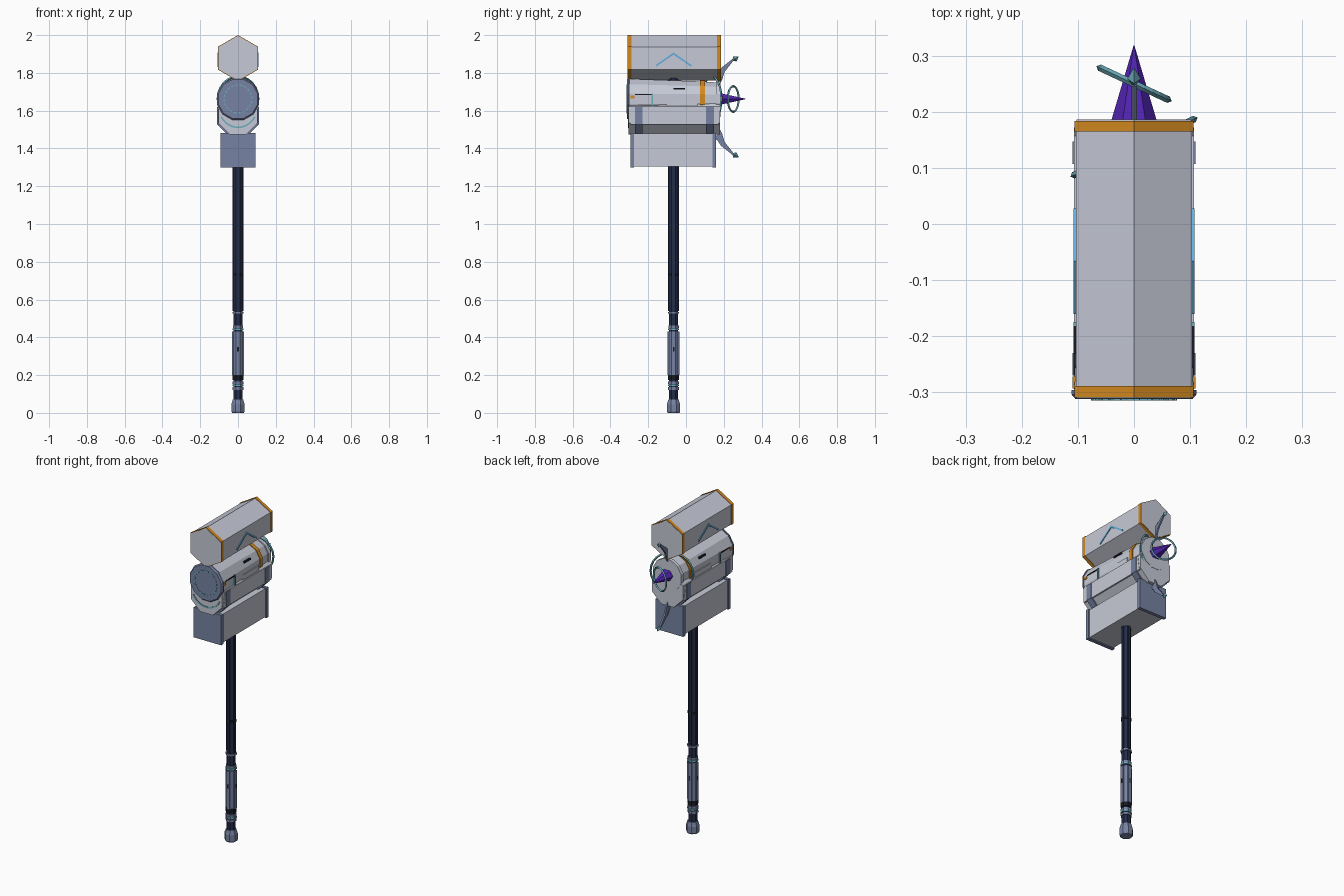
import bpy, bmesh, math
from math import sin, cos, pi, radians
from mathutils import Vector, Matrix

if "Cube" in bpy.data.objects:
    bpy.data.objects.remove(bpy.data.objects["Cube"])


def srgb(r, g, b):
    return tuple(((c / 255 + 0.055) / 1.055) ** 2.4 for c in (r, g, b)) + (1,)


def material(name, *rgb):
    m = bpy.data.materials.new(name)
    m.diffuse_color = srgb(*rgb)
    m.use_nodes = True
    m.node_tree.nodes["Principled BSDF"].inputs["Base Color"].default_value = m.diffuse_color
    return m


GREY = material("light grey", 198, 202, 214)
SLATE = material("slate blue", 118, 130, 162)
GOLD = material("gold", 212, 138, 32)
PURPLE = material("purple", 82, 36, 180)
TEAL = material("teal", 108, 172, 186)
SKY = material("sky blue", 100, 176, 222)
NAVY = material("navy", 36, 45, 72)
BLACK = material("near black", 24, 26, 34)

HY = -0.066      # handle axis in y
CZ = 1.662       # barrel axis in z


def loft(name, rings, mat):
    """Skin closed rings of points and cap both ends."""
    bm = bmesh.new()
    vs = [[bm.verts.new(p) for p in r] for r in rings]
    n = len(vs[0])
    for a, b in zip(vs, vs[1:]):
        for i in range(n):
            j = (i + 1) % n
            bm.faces.new((a[i], a[j], b[j], b[i]))
    bm.faces.new(vs[0])
    bm.faces.new(vs[-1])
    bmesh.ops.recalc_face_normals(bm, faces=bm.faces)
    me = bpy.data.meshes.new(name)
    bm.to_mesh(me)
    bm.free()
    me.materials.append(mat)
    ob = bpy.data.objects.new(name, me)
    bpy.context.collection.objects.link(ob)
    return ob


def ngon(n, r, phase=0.0):
    return [(r * cos(2 * pi * (i + phase) / n), r * sin(2 * pi * (i + phase) / n)) for i in range(n)]


def along_y(name, n, phase, cz, stations, mat):
    """Polygonal bar running front to back; stations are (y, radius)."""
    return loft(name, [[(u, y, cz + v) for u, v in ngon(n, r, phase)] for y, r in stations], mat)


def along_z(name, n, phase, stations, mat):
    """Polygonal bar around the handle axis; stations are (z, radius)."""
    return loft(name, [[(u, HY + v, z) for u, v in ngon(n, r, phase)] for z, r in stations], mat)


def box(name, x0, x1, y0, y1, z0, z1, mat):
    base = [(x0, y0), (x1, y0), (x1, y1), (x0, y1)]
    return loft(name, [[(x, y, z) for x, y in base] for z in (z0, z1)], mat)


def side_plate(name, outline, x0, x1, mat):
    """Outline in y, z extruded in x."""
    return loft(name, [[(x, y, z) for y, z in outline] for x in (x0, x1)], mat)


def ring(name, R, r, loc, tilt, mat):
    bpy.ops.mesh.primitive_torus_add(major_radius=R, minor_radius=r, major_segments=24,
                                     minor_segments=4, location=loc, rotation=(pi / 2, 0, tilt))
    ob = bpy.context.object
    ob.name = name
    ob.data.materials.append(mat)


def arc_plate(name, cz, r0, r1, a0, a1, y0, y1, mat, steps=1):
    """Thin curved strip on a front or back face."""
    ang = [radians(a0 + (a1 - a0) * i / steps) for i in range(steps + 1)]
    pts = [(r1 * cos(a), cz + r1 * sin(a)) for a in ang] + [(r0 * cos(a), cz + r0 * sin(a)) for a in ang[::-1]]
    loft(name, [[(x, y, z) for x, z in pts] for y in (y0, y1)], mat)


# Upper hexagonal block with gold end collars and grey end faces
along_y("top_block", 6, 0.5, 1.878, [(-0.30, 0.119), (0.175, 0.119)], GREY)
for tag, a, b, e in (("front", -0.309, -0.289, -0.311), ("back", 0.165, 0.184, 0.186)):
    along_y("top_collar_" + tag, 6, 0.5, 1.878, [(a, 0.122), (b, 0.122)], GOLD)
    along_y("top_end_" + tag, 6, 0.5, 1.878, [(e, 0.118), ((a + b) / 2, 0.118)], GREY)

# Tapered upper barrel, slate front disc, gold band
along_y("barrel", 12, 0.5, CZ, [(-0.30, 0.110), (0.08, 0.096), (0.17, 0.090)], GREY)
along_y("barrel_front_disc", 12, 0.5, CZ, [(-0.312, 0.108), (-0.304, 0.115), (-0.296, 0.115)], SLATE)
along_y("barrel_band", 12, 0.5, CZ, [(0.075, 0.101), (0.10, 0.100)], GOLD)
along_y("barrel_back_disc", 12, 0.5, CZ, [(0.16, 0.098), (0.182, 0.098)], GREY)
for i in range(20):
    arc_plate("disc_dash", CZ, 0.071, 0.077, i * 18, i * 18 + 11, -0.3145, -0.311, TEAL)

# Lower octagonal barrel with cheek pads and slate straps
along_y("lower_barrel", 8, 0.5, 1.578, [(-0.304, 0.113), (0.18, 0.113)], GREY)
arc_plate("front_arc", 1.61, 0.094, 0.102, 205, 335, -0.308, -0.303, TEAL, 14)
for s in (-1, 1):
    side_plate("cheek_pad", [(-0.295, 1.528), (0.172, 1.528), (0.157, 1.622), (-0.275, 1.622)],
               s * 0.08, s * 0.1065, GREY)
    for y0, y1 in ((-0.27, -0.23), (0.107, 0.147)):
        box("strap", *sorted((s * 0.08, s * 0.110)), y0, y1, 1.527, 1.619, SLATE)
        loft("strap_lower", [[(s * 0.110, y, 1.528), (s * 0.049, y, 1.467),
                              (s * 0.049, y, 1.50), (s * 0.09, y, 1.54)] for y in (y0, y1)], SLATE)
    # barrel side details
    box("side_strip", *sorted((s * 0.09, s * 0.1075)), -0.183, -0.175, 1.622, 1.69, TEAL)
    box("side_line", *sorted((s * 0.09, s * 0.1075)), -0.27, -0.175, 1.682, 1.687, BLACK)
    box("gold_tab", *sorted((s * 0.09, s * 0.110)), -0.293, -0.272, 1.665, 1.68, GOLD)
    box("barrel_slot", *sorted((s * 0.07, s * 0.090)), -0.065, -0.005, 1.711, 1.72, BLACK)
    box("barrel_panel", *sorted((s * 0.08, s * 0.101)), -0.10, 0.06, 1.625, 1.655, GREY)
    # chevron on the upper block
    x0, x1 = s * 0.100, s * 0.1075
    side_plate("chevron", [(-0.16, 1.832), (-0.066, 1.896), (0.028, 1.832), (0.028, 1.842),
                           (-0.066, 1.908), (-0.16, 1.842)], x0, x1, SKY)

# Lower box with slate end plates
box("bottom_box", -0.086, 0.086, -0.28, 0.148, 1.305, 1.478, GREY)
for y0, y1 in ((-0.295, -0.275), (0.14, 0.16)):
    box("box_end", -0.093, 0.093, y0, y1, 1.30, 1.483, SLATE)

# Rear spike, rings and hooks
spike = along_y("rear_spike", 6, 0, CZ, [(0.175, 0.040), (0.186, 0.040), (0.318, 0.0008)], PURPLE)
spike.data.transform(Matrix.Translation((0, 0, CZ)) @ Matrix.Diagonal((1, 1, 0.85, 1)) @ Matrix.Translation((0, 0, -CZ)))
ring("small_ring", 0.068, 0.006, (0, 0.25, CZ), radians(-25), TEAL)
ring("large_ring", 0.119, 0.006, (0, 0.137, CZ), radians(25), TEAL)
hook = [(0.115, 1.775), (0.165, 1.772), (0.178, 1.735), (0.192, 1.765), (0.204, 1.805),
        (0.252, 1.866), (0.246, 1.874), (0.185, 1.825), (0.165, 1.795)]
for tag, f in (("upper", lambda z: z), ("lower", lambda z: 3.24 - z)):
    side_plate("hook_" + tag, [(y, f(z)) for y, z in hook], -0.005, 0.005, SLATE)
    c = Vector((0, 0.262, f(1.876)))
    d = Vector((0, 0.016, 0.010 if tag == "upper" else -0.010))
    n = Vector((0, -d.z, d.y)).normalized() * 0.016
    w = Vector((0.012, 0, 0))
    loft("hook_tip_" + tag, [[c + d * t + (n * u + w * v) * k for u, v in ((1, 0), (0, 1), (-1, 0), (0, -1))]
                             for t, k in ((-1, 0.1), (-0.2, 1), (1, 0.05))], TEAL)

# Neck between upper block and barrel
along_z("neck", 8, 0.5, [(1.73, 0.028), (1.79, 0.028)], NAVY)

# Handle, ribs, grip and pommel
along_z("handle", 8, 0.5, [(0.05, 0.026), (1.32, 0.026)], NAVY)
for i in range(4):
    a = pi / 2 * i
    rib = box("handle_rib", -0.007, 0.007, -0.0285, -0.020, 0.54, 1.31, NAVY)
    plate = box("grip_plate", -0.011, 0.011, -0.031, -0.020, 0.20, 0.43, SLATE)
    slot = box("grip_slot", -0.004, 0.004, -0.032, -0.025, 0.325, 0.35, BLACK)
    for ob in (rib, plate, slot):
        ob.data.transform(Matrix.Translation((0, HY, 0)) @ Matrix.Rotation(a, 4, 'Z'))
along_z("grip", 8, 0.5, [(0.20, 0.0275), (0.43, 0.0275)], SLATE)
for z0, z1, r, m in ((0.725, 0.74, 0.030, BLACK), (0.525, 0.535, 0.032, SLATE), (0.438, 0.448, 0.032, TEAL),
                     (0.45, 0.462, 0.030, SLATE), (0.175, 0.20, 0.031, BLACK), (0.152, 0.166, 0.031, SLATE),
                     (0.142, 0.150, 0.032, TEAL), (0.122, 0.136, 0.031, SLATE)):
    along_z("handle_ring", 8, 0.5, [(z0, r), (z1, r)], m)
along_z("pommel", 8, 0.5, [(0, 0.034), (0.008, 0.038), (0.045, 0.038), (0.07, 0.030)], SLATE)
